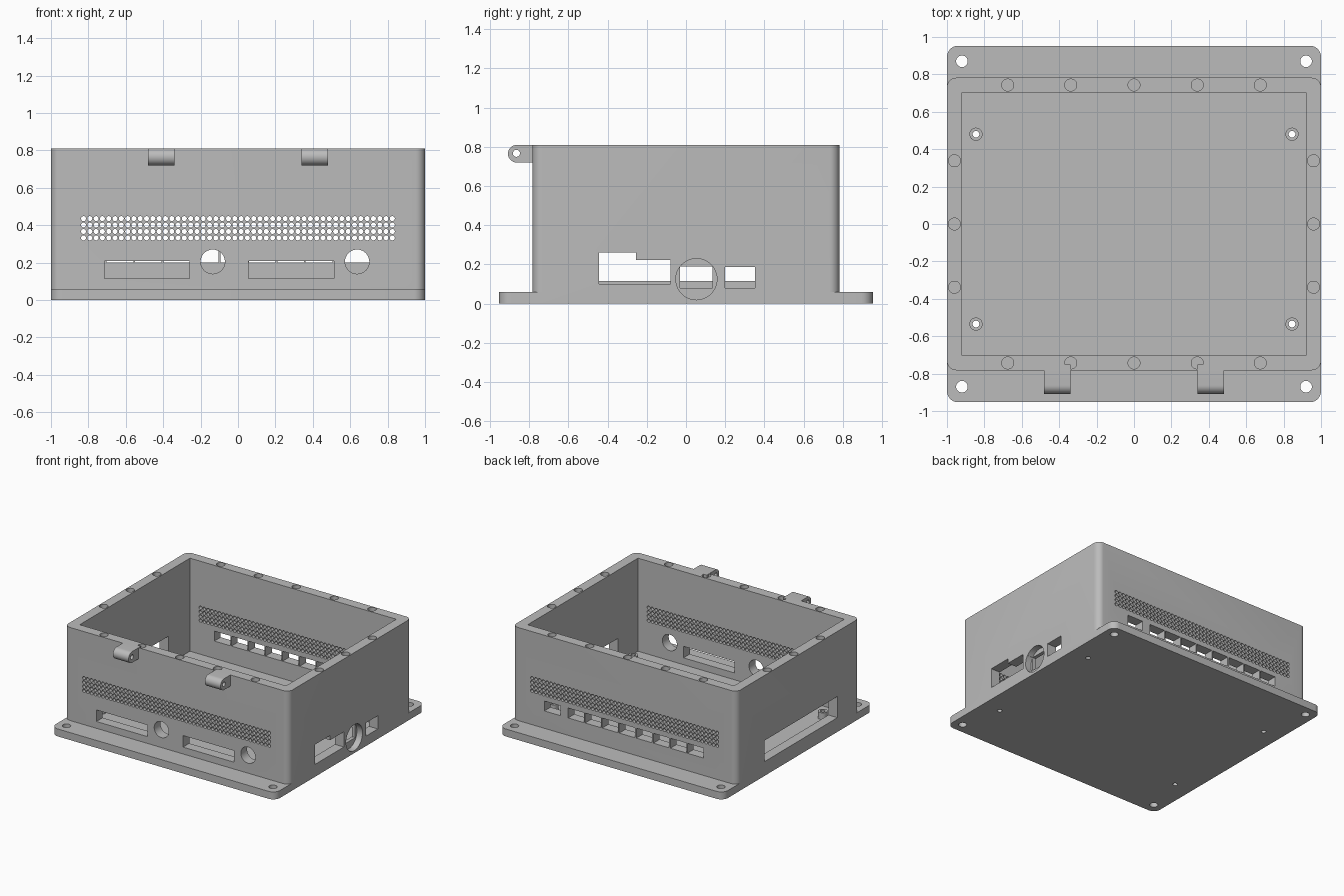
import bpy, bmesh
from math import cos, sin, pi
from mathutils import Vector

if "Cube" in bpy.data.objects:
    bpy.data.objects.remove(bpy.data.objects["Cube"], do_unlink=True)

grey = bpy.data.materials.new("plain grey plastic")
grey.use_nodes = True
grey.diffuse_color = (0.5, 0.5, 0.5, 1)
grey.node_tree.nodes["Principled BSDF"].inputs["Base Color"].default_value = (0.5, 0.5, 0.5, 1)


# Profile helpers
def arc(cx, cy, r, start, end, n):
    return [(cx + r * cos(start + (end - start) * i / n),
             cy + r * sin(start + (end - start) * i / n)) for i in range(n + 1)]


def circle(cx, cy, r, n=32):
    return arc(cx, cy, r, 0, 2 * pi, n)[:-1]


def rect(x0, x1, y0, y1):
    return [(x0, y0), (x1, y0), (x1, y1), (x0, y1)]


def rounded(hx, hy, r):
    pts = []
    for i, (sx, sy) in enumerate([(1, 1), (-1, 1), (-1, -1), (1, -1)]):
        pts += arc(sx * (hx - r), sy * (hy - r), r, i * pi / 2, (i + 1) * pi / 2, 8)
    return pts


def prism(bm, pts, axis, a, b):
    """Extrude a 2D profile along one axis from a to b."""
    def place(u, v, w):
        return Vector({"X": (w, u, v), "Y": (u, w, v), "Z": (u, v, w)}[axis])
    low = [bm.verts.new(place(u, v, a)) for u, v in pts]
    high = [bm.verts.new(place(u, v, b)) for u, v in pts]
    bm.faces.new(low)
    bm.faces.new(high[::-1])
    for i in range(len(pts)):
        j = (i + 1) % len(pts)
        bm.faces.new((low[i], high[i], high[j], low[j]))


def make(name, prisms, helper=False):
    bm = bmesh.new()
    for p in prisms:
        prism(bm, *p)
    bmesh.ops.recalc_face_normals(bm, faces=bm.faces[:])
    mesh = bpy.data.meshes.new(name)
    bm.to_mesh(mesh)
    bm.free()
    mesh.materials.append(grey)
    obj = bpy.data.objects.new(name, mesh)
    bpy.context.scene.collection.objects.link(obj)
    obj.hide_render = helper
    return obj


def boolean(obj, other, operation="DIFFERENCE"):
    mod = obj.modifiers.new(other.name, "BOOLEAN")
    mod.operation = operation
    mod.solver = "MANIFOLD"
    mod.object = other


# Main dimensions
HEIGHT, BASE = 0.81, 0.06
DEPTH, PLATE = 0.782, 0.953
posts = [(x, y) for x in (-0.845, 0.845) for y in (-0.535, 0.48)]

# Solid parts
box = make("enclosure_body", [(rounded(1, DEPTH, 0.05), "Z", 0, HEIGHT)])
plate = make("base_plate_helper", [(rounded(1, PLATE, 0.06), "Z", 0, BASE)], True)
standoffs = make("board_standoffs", [(circle(x, y, 0.035), "Z", 0.05, 0.115) for x, y in posts])
lug = [(-0.75, 0.72)] + arc(-0.863, 0.765, 0.045, 1.5 * pi, 0.5 * pi, 16) + [(-0.75, HEIGHT)]
hinges = make("hinge_lugs", [(lug, "X", x - 0.07, x + 0.07) for x in (-0.41, 0.41)])

# Inner cavity and the round recess in one side
cavity = make("cavity_cutter", [(rect(-0.92, 0.92, -0.702, 0.702), "Z", BASE, 1)], True)
recess = make("recess_cutter", [(circle(0.053, 0.125, 0.105, 48), "X", 0.95, 1.1)], True)

cuts = []
# Vent grid through front and back walls
for col in range(50):
    for row in range(4):
        cuts.append((circle(-0.826 + col * 0.0337, 0.332 + row * 0.0345, 0.0135, 12), "Y", -1, 1))
# Front slots and round holes
for x in (-0.715, 0.057):
    cuts.append((rect(x, x + 0.457, 0.115, 0.208), "Y", -1, -0.69))
    cuts.append((circle(x + 0.58, 0.205, 0.065), "Y", -1, -0.69))
# Row of back ports
for x in [-0.707 + 0.152 * i for i in range(8)] + [0.568]:
    cuts.append((rect(x + 0.005, x + 0.147, 0.2, 0.28), "Y", 0.69, 1))
# Side ports
stepped = [(-0.445, 0.1), (-0.08, 0.1), (-0.08, 0.222), (-0.255, 0.222), (-0.255, 0.26), (-0.445, 0.26)]
for port in (stepped, rect(-0.03, 0.135, 0.08, 0.19), rect(0.2, 0.353, 0.08, 0.187)):
    cuts.append((port, "X", 0.9, 1.1))
cuts.append((rect(-0.5, 0.43, 0.115, 0.285), "X", -1.1, -0.9))
# Blind pockets in the rim
rim = [(x, y) for x in (-0.675, -0.338, 0, 0.338, 0.675) for y in (-0.743, 0.743)]
rim += [(x, y) for x in (-0.96, 0.96) for y in (-0.338, 0, 0.338)]
cuts += [(circle(x, y, 0.032), "Z", HEIGHT - 0.04, 1) for x, y in rim]
# Mounting holes and standoff bores
cuts += [(circle(x, y, 0.031), "Z", -0.1, 0.1) for x in (-0.92, 0.92) for y in (-0.87, 0.87)]
cuts += [(circle(x, y, 0.018, 24), "Z", -0.1, 0.2) for x, y in posts]
openings = make("opening_cutter", cuts, True)
pin = make("pin_cutter", [(circle(-0.865, 0.767, 0.018, 24), "X", -0.6, 0.6)], True)

boolean(box, plate, "UNION")
for cutter in (cavity, recess, openings):
    boolean(box, cutter)
boolean(standoffs, openings)
boolean(hinges, pin)
boolean(hinges, cavity)

# Apply the booleans, drop the helpers and shade
parts = [box, standoffs, hinges]
graph = bpy.context.evaluated_depsgraph_get()
graph.update()
meshes = [bpy.data.meshes.new_from_object(o.evaluated_get(graph)) for o in parts]
for obj, mesh in zip(parts, meshes):
    obj.modifiers.clear()
    obj.data = mesh
for helper in (plate, cavity, recess, openings, pin):
    bpy.data.objects.remove(helper, do_unlink=True)
bpy.ops.object.select_all(action="DESELECT")
for obj in parts:
    obj.select_set(True)
bpy.context.view_layer.objects.active = box
bpy.ops.object.shade_smooth_by_angle(angle=0.6)
